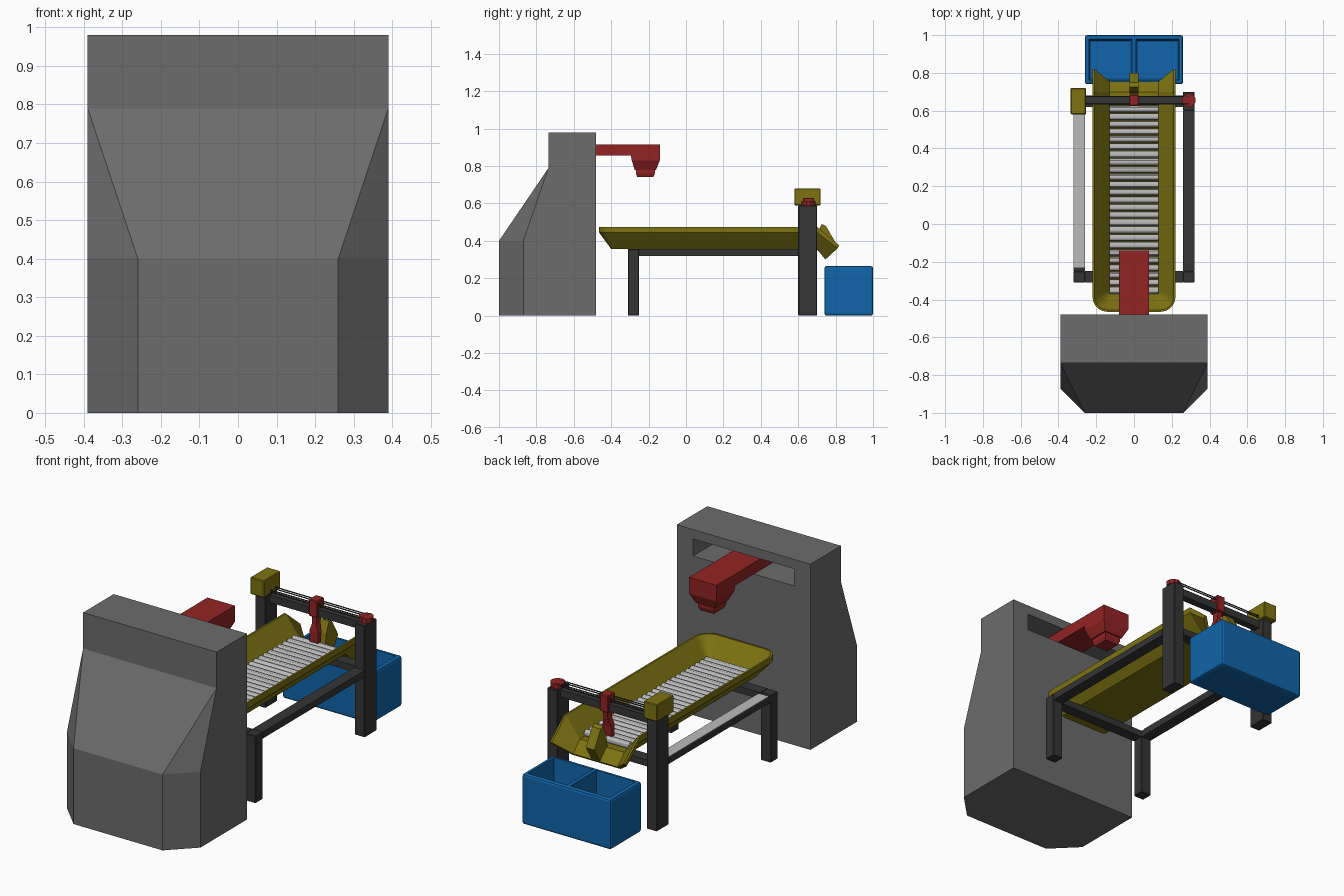
import bpy, bmesh, math
from mathutils import Matrix

if "Cube" in bpy.data.objects:
    bpy.data.objects.remove(bpy.data.objects["Cube"])


def material(name, rgb):
    m = bpy.data.materials.new(name)
    m.use_nodes = True
    m.diffuse_color = (*rgb, 1)
    m.node_tree.nodes["Principled BSDF"].inputs["Base Color"].default_value = (*rgb, 1)
    return m


GREY = material("cabinet grey", (0.15, 0.15, 0.15))
DARK = material("frame charcoal", (0.035, 0.035, 0.035))
RED = material("red", (0.29, 0.017, 0.017))
YELLOW = material("olive yellow", (0.21, 0.17, 0.006))
BLUE = material("blue", (0.005, 0.13, 0.40))
LIGHT = material("light grey", (0.5, 0.5, 0.5))


def finish(name, bm, mat, bevel=0, smooth=False):
    bmesh.ops.recalc_face_normals(bm, faces=bm.faces)
    me = bpy.data.meshes.new(name)
    bm.to_mesh(me)
    bm.free()
    me.materials.append(mat)
    ob = bpy.data.objects.new(name, me)
    bpy.context.collection.objects.link(ob)
    if bevel:
        mod = ob.modifiers.new("edge bevel", "BEVEL")
        mod.width = bevel
        mod.segments = 1
    if smooth:
        bpy.ops.object.select_all(action="DESELECT")
        ob.select_set(True)
        bpy.context.view_layer.objects.active = ob
        bpy.ops.object.shade_smooth_by_angle()
    return ob


def loft(rings, closed=True):
    """Skin equal-length rings of points; cap the ends when closed."""
    bm = bmesh.new()
    vs = [[bm.verts.new(p) for p in ring] for ring in rings]
    n = len(rings[0])
    for a, b in zip(vs, vs[1:]):
        for i in range(n if closed else n - 1):
            j = (i + 1) % n
            bm.faces.new((a[i], a[j], b[j], b[i]))
    if closed:
        bm.faces.new(vs[0])
        bm.faces.new(vs[-1])
    return bm, vs


def stack(name, mat, levels, bevel=0, cx=0):
    """Rectangular sections listed as (z, half width, y min, y max)."""
    rings = [[(cx - h, a, z), (cx + h, a, z), (cx + h, b, z), (cx - h, b, z)]
             for z, h, a, b in levels]
    return finish(name, loft(rings)[0], mat, bevel)


def box(name, mat, x, y, z, bevel=0):
    h = (x[1] - x[0]) / 2
    return stack(name, mat, [(z[0], h, *y), (z[1], h, *y)], bevel, (x[0] + x[1]) / 2)


def add_cylinder(bm, centre, radius, depth, sides, axis=None):
    m = Matrix.Translation(centre)
    if axis:
        m = m @ Matrix.Rotation(math.pi / 2, 4, axis)
    bmesh.ops.create_cone(bm, cap_ends=True, segments=sides, radius1=radius,
                          radius2=radius, depth=depth, matrix=m)


# Cabinet: chamfered base, sloping front, upright head
def cabinet_ring(z, front, nose, half):
    side = [(0.39, -0.48), (0.39, front), (half, nose)]
    return [(x, y, z) for x, y in side] + [(-x, y, z) for x, y in reversed(side)]


bm, _ = loft([cabinet_ring(0, -0.87, -1, 0.26), cabinet_ring(0.40, -0.87, -1, 0.26),
              cabinet_ring(0.79, -0.735, -0.735, 0.39),
              cabinet_ring(0.98, -0.735, -0.735, 0.39)])
bmesh.ops.remove_doubles(bm, verts=bm.verts, dist=0.001)

# Slot sunk into the back of the cabinet
back = max((f for f in bm.faces if all(abs(v.co.y + 0.48) < 0.001 for v in f.verts)),
           key=lambda f: f.calc_center_median().z)
bmesh.ops.inset_individual(bm, faces=[back], thickness=0.04)
for v in back.verts:
    v.co = (math.copysign(0.295, v.co.x), -0.48, 0.93 if v.co.z > 0.885 else 0.84)
floor = bmesh.ops.extrude_discrete_faces(bm, faces=[back])["faces"][0]
for v in floor.verts:
    v.co.y = -0.72
finish("cabinet", bm, GREY)

# Scanner arm and tapered head
box("scanner_arm", RED, (-0.08, 0.08), (-0.72, -0.14), (0.855, 0.915))
stack("scanner_head", RED, [(0.78, 0.055, -0.275, -0.16), (0.83, 0.08, -0.29, -0.14),
                            (0.857, 0.08, -0.295, -0.14)])
stack("scanner_nozzle", RED, [(0.74, 0.04, -0.26, -0.175), (0.76, 0.048, -0.268, -0.167),
                              (0.781, 0.048, -0.268, -0.167)])

# Table frame
for side, name in ((1, "left"), (-1, "right")):
    x = sorted((side * 0.26, side * 0.32))
    box(name + "_front_leg", DARK, x, (-0.31, -0.25), (0, 0.355), 0.003)
    box(name + "_rear_post", DARK, x, (0.6, 0.7), (0, 0.59), 0.003)
    box(name + "_rail", DARK, x, (-0.25, 0.6), (0.32, 0.355))
box("front_crossbar", DARK, (-0.26, 0.26), (-0.31, -0.25), (0.32, 0.355))
box("rear_crossbar", DARK, (-0.26, 0.26), (0.62, 0.68), (0.318, 0.353))
box("rail_cover", LIGHT, (-0.32, -0.26), (-0.23, 0.6), (0.355, 0.358))


# Trough with rounded front corners and a downturned chute at the rear
def trough_ring(w, front, z, end_y, end_z, r):
    half = [(w, end_y, end_z), (w, 0.70, z)]
    for i in range(6):
        a = math.pi / 2 * i / 5
        half.append((w - r + r * math.cos(a), front + r - r * math.sin(a), z))
    return half + [(-x, y, h) for x, y, h in reversed(half)]


bm, vs = loft([trough_ring(0.14, -0.40, 0.356, 0.745, 0.30, 0.02),
               trough_ring(0.22, -0.465, 0.445, 0.81, 0.36, 0.08),
               trough_ring(0.22, -0.465, 0.475, 0.82, 0.375, 0.08),
               trough_ring(0.21, -0.455, 0.475, 0.82, 0.375, 0.07),
               trough_ring(0.13, -0.37, 0.368, 0.755, 0.312, 0.015)], closed=False)
for ring in (vs[0], vs[-1]):
    bm.faces.new(ring[1:-1])
    bm.faces.new((ring[0], ring[1], ring[-2], ring[-1]))
for end in (0, -1):
    bm.faces.new([ring[end] for ring in vs])
bm.faces.new((vs[0][0], vs[-1][0], vs[-1][-1], vs[0][-1]))
finish("trough", bm, YELLOW)

# Conveyor rollers
bm = bmesh.new()
for i in range(26):
    add_cylinder(bm, (0, -0.352 + i * 0.04, 0.384), 0.0175, 0.26, 12, "Y")
finish("conveyor_rollers", bm, LIGHT, smooth=True)

# Wedge dividing the chute
wedge = [(0.69, 0.36), (0.70, 0.43), (0.725, 0.49), (0.748, 0.48), (0.80, 0.39), (0.75, 0.31)]
bm, _ = loft([[(x, y, z) for y, z in wedge] for x in (-0.025, 0.025)])
finish("chute_divider", bm, YELLOW)

# Gantry: beam, motor, pulley, belt and pusher
box("gantry_beam", DARK, (-0.27, 0.27), (0.635, 0.675), (0.545, 0.585))
box("motor", YELLOW, (-0.335, -0.255), (0.58, 0.72), (0.59, 0.68), 0.004)
bm = bmesh.new()
add_cylinder(bm, (0.29, 0.655, 0.602), 0.037, 0.024, 10)
finish("pulley", bm, RED)
bm = bmesh.new()
for y in (0.635, 0.675):
    for z in (0.602, 0.612):
        add_cylinder(bm, (0.01, y, z), 0.003, 0.56, 6, "Y")
finish("drive_belt", bm, DARK)
box("pusher_carriage", RED, (-0.025, 0.025), (0.625, 0.685), (0.54, 0.63), 0.004)
stack("pusher_blade", RED, [(0.405, 0.025, 0.63, 0.655), (0.46, 0.025, 0.63, 0.66),
                            (0.50, 0.013, 0.635, 0.67), (0.545, 0.013, 0.635, 0.675)])

# Collection bin with two compartments
bm = bmesh.new()
bmesh.ops.create_cube(bm, size=1, matrix=Matrix.Translation((0, 0.87, 0.1325))
                      @ Matrix.Diagonal((0.52, 0.26, 0.265, 1)))
bmesh.ops.bevel(bm, geom=bm.edges[:], offset=0.012, segments=2, profile=0.5, affect="EDGES")
bmesh.ops.bisect_plane(bm, geom=bm.verts[:] + bm.edges[:] + bm.faces[:],
                       plane_co=(0, 0, 0), plane_no=(1, 0, 0))
tops = [f for f in bm.faces if f.normal.z > 0.99 and f.calc_area() > 0.02]
bmesh.ops.inset_individual(bm, faces=tops, thickness=0.014)
pits = bmesh.ops.extrude_discrete_faces(bm, faces=tops)["faces"]
for f in pits:
    c = f.calc_center_median()
    for v in f.verts:
        v.co.x = c.x + (v.co.x - c.x) * 0.92
        v.co.y = c.y + (v.co.y - c.y) * 0.92
        v.co.z = 0.03
finish("collection_bin", bm, BLUE)
